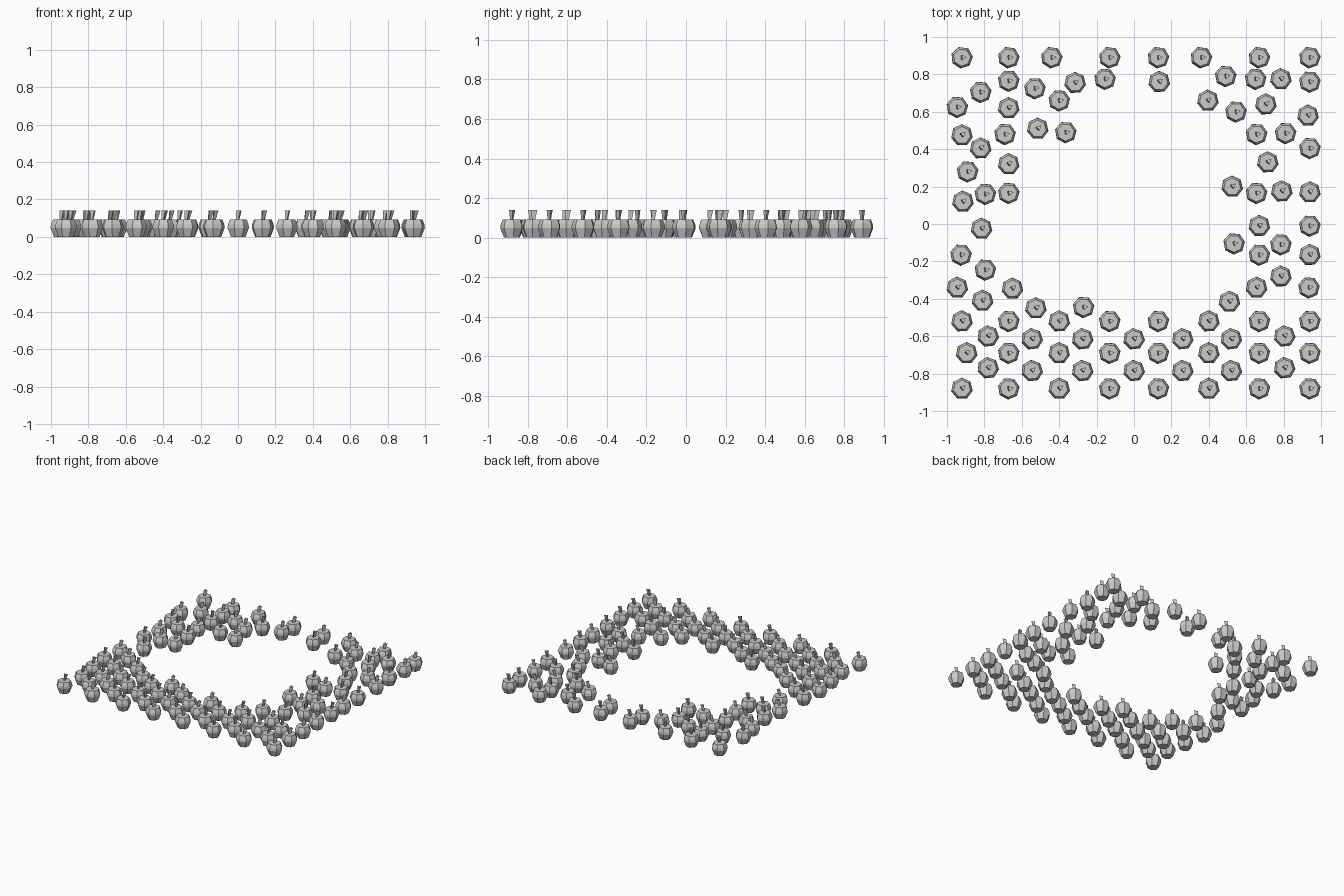
import bpy, bmesh
from math import cos, sin, pi, radians

SIDES = 7


def ring(bm, n, r, z, dx=0.0):
    return [bm.verts.new((r * cos(2 * pi * i / n) + dx, r * sin(2 * pi * i / n), z)) for i in range(n)]


def loft(bm, rings):
    bm.faces.new(rings[0][::-1])
    for a, b in zip(rings, rings[1:]):
        for i in range(len(a)):
            j = (i + 1) % len(a)
            bm.faces.new((a[i], a[j], b[j], b[i]))
    bm.faces.new(rings[-1])


# one low-poly pumpkin: faceted body with a flared, leaning three-sided stem
bm = bmesh.new()
body = [(0.040, 0.0), (0.059, 0.048), (0.057, 0.066), (0.046, 0.093)]
loft(bm, [ring(bm, SIDES, r, z) for r, z in body])
loft(bm, [ring(bm, 3, 0.010, 0.090), ring(bm, 3, 0.017, 0.140, 0.009)])
mesh = bpy.data.meshes.new("pumpkin")
bm.to_mesh(mesh)
bm.free()


def pumpkin(x, y, turn):
    ob = bpy.data.objects.new("pumpkin", mesh)
    ob.location = (x, y, 0)
    ob.rotation_euler.z = radians(turn)
    bpy.context.collection.objects.link(ob)


# regular front rows
columns = [-0.92, -0.67, -0.40, -0.13, 0.13, 0.40, 0.67, 0.94]
for y in (-0.88, -0.69, -0.52):
    for i, x in enumerate(columns):
        pumpkin(x + (0.025 if (y == -0.69 and i == 0) else 0), y, 40 if i in (0, 2, 5) else 10)

# staggered rows between them
for y in (-0.785, -0.615):
    for x in (-0.78, -0.545, -0.275, 0.0, 0.26, 0.52, 0.805):
        pumpkin(x, y + (0.015 if abs(x) > 0.7 else 0), 45)

# back row
for x in (-0.92, -0.67, -0.44, -0.13, 0.13, 0.36, 0.67, 0.94):
    pumpkin(x, 0.89, 5)

# scattered right-hand patch
right = [(0.94, 0.76), (0.93, 0.58), (0.94, 0.405), (0.94, 0.17), (0.94, -0.01), (0.94, -0.165),
         (0.935, -0.34), (0.785, 0.775), (0.81, 0.485), (0.79, 0.175), (0.785, -0.11), (0.785, -0.28),
         (0.65, 0.775), (0.705, 0.64), (0.655, 0.48), (0.715, 0.33), (0.655, 0.165), (0.67, -0.01),
         (0.67, -0.165), (0.655, -0.34), (0.49, 0.79), (0.395, 0.66), (0.545, 0.60), (0.525, 0.20),
         (0.535, -0.105), (0.51, -0.415)]

# scattered left-hand patch
left = [(-0.67, 0.765), (-0.67, 0.62), (-0.69, 0.48), (-0.67, 0.32), (-0.67, 0.165), (-0.65, -0.345),
        (-0.82, 0.705), (-0.82, 0.405), (-0.795, 0.16), (-0.815, -0.025), (-0.795, -0.245),
        (-0.81, -0.41), (-0.945, 0.625), (-0.92, 0.475), (-0.89, 0.28), (-0.915, 0.12),
        (-0.925, -0.165), (-0.945, -0.34), (-0.53, 0.725), (-0.315, 0.755), (-0.155, 0.775),
        (0.135, 0.76), (-0.40, 0.66), (-0.515, 0.51), (-0.365, 0.49), (-0.525, -0.45), (-0.27, -0.445)]
for i, (x, y) in enumerate(right + left):
    pumpkin(x, y, (10, 40)[i % 2])
